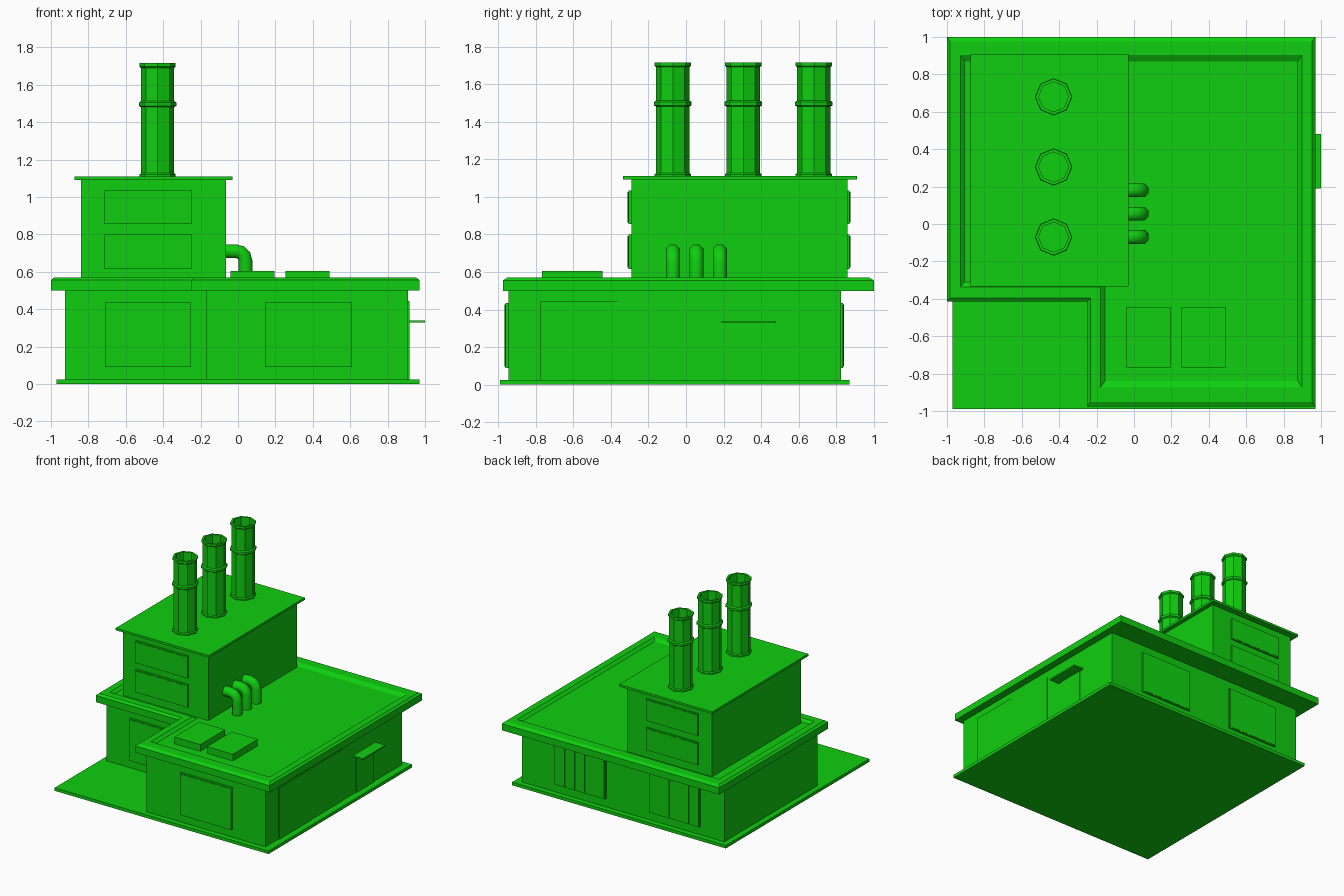
import bpy, bmesh, math
from mathutils import Vector

if "Cube" in bpy.data.objects:
    bpy.data.objects.remove(bpy.data.objects["Cube"])

green = bpy.data.materials.new("bright_green")
green.diffuse_color = (0.005, 0.62, 0.005, 1)
green.use_nodes = True
green.node_tree.nodes["Principled BSDF"].inputs["Base Color"].default_value = green.diffuse_color


def finish(name, bm):
    bmesh.ops.recalc_face_normals(bm, faces=bm.faces)
    me = bpy.data.meshes.new(name)
    bm.to_mesh(me)
    bm.free()
    ob = bpy.data.objects.new(name, me)
    bpy.context.collection.objects.link(ob)
    me.materials.append(green)
    return ob


def loft(name, rings):
    """Closed solid through rings of equal point count."""
    bm = bmesh.new()
    vs = [[bm.verts.new(p) for p in r] for r in rings]
    n = len(vs[0])
    for a, b in zip(vs, vs[1:]):
        for i in range(n):
            j = (i + 1) % n
            bm.faces.new((a[i], a[j], b[j], b[i]))
    bm.faces.new(vs[0][::-1])
    bm.faces.new(vs[-1])
    return finish(name, bm)


def box(name, x0, x1, y0, y1, z0, z1):
    r = [(x0, y0), (x1, y0), (x1, y1), (x0, y1)]
    return loft(name, [[(*p, z) for p in r] for z in (z0, z1)])


def l_shape(x0, x1, y0, y1, nx, ny):
    return [(nx, y0), (x1, y0), (x1, y1), (x0, y1), (x0, ny), (nx, ny)]


def shutter(name, x0, x1, z0, z1, y, side, depth, slats=5):
    """Framed plate with shallow folded slats; side is -1 front, +1 back."""
    box(name + "_frame", x0, x1, min(y, y + side * depth), max(y, y + side * depth), z0, z1)
    m = 0.008
    w = (x1 - x0 - 2 * m) / slats
    for i in range(slats):
        a = x0 + m + i * w
        prof = [(a, y), (a + w, y), (a + w, y + side * (depth + 0.001)), (a, y + side * (depth + 0.005))]
        loft(f"{name}_slat_{i}", [[(*p, z) for p in prof] for z in (z0 + m, z1 - m)])


# ground slab and L-shaped walls
box("base_slab", -0.97, 0.97, -0.99, 0.87, 0, 0.025)
wall = l_shape(-0.925, 0.91, -0.945, 0.825, -0.17, -0.38)
loft("lower_walls", [[(*p, z) for p in wall] for z in (0.025, 0.51)])

# overhanging roof with a raised rim
outer = l_shape(-1.0, 0.97, -0.975, 1.0, -0.25, -0.415)
inner = l_shape(-0.905, 0.875, -0.84, 0.87, -0.155, -0.31)
profile = [(0, 0.5), (0, 0.555), (0.18, 0.57), (0.75, 0.57), (1, 0.55)]
loft("lower_roof", [[(a[0] + (b[0] - a[0]) * t, a[1] + (b[1] - a[1]) * t, z)
                     for a, b in zip(outer, inner)] for t, z in profile])

# upper block and its roof plate
box("upper_block", -0.84, -0.065, -0.29, 0.86, 0.54, 1.095)
box("upper_roof", -0.875, -0.03, -0.335, 0.91, 1.092, 1.11)

# shutters on front and back
for i, (x0, x1, yf) in enumerate([(-0.71, -0.25, -0.38), (0.145, 0.61, -0.945)]):
    shutter(f"front_shutter_{i}", x0, x1, 0.09, 0.435, yf, -1, 0.016)
    shutter(f"back_shutter_{i}", x0, x1, 0.09, 0.435, 0.825, 1, 0.011)
for i, (z0, z1) in enumerate([(0.615, 0.8), (0.855, 1.035)]):
    shutter(f"upper_front_shutter_{i}", -0.715, -0.245, z0, z1, -0.29, -1, 0.016)
    shutter(f"upper_back_shutter_{i}", -0.715, -0.245, z0, z1, 0.86, 1, 0.011)

# right side: sliding gate, door and canopy
box("gate_panel_front", 0.90, 0.918, -0.775, -0.365, 0.025, 0.445)
box("gate_panel_back", 0.90, 0.914, -0.365, 0.055, 0.025, 0.445)
box("side_door", 0.90, 0.916, 0.23, 0.445, 0.025, 0.33)
box("door_canopy", 0.90, 1.0, 0.19, 0.48, 0.328, 0.34)

# roof units
for i, x in enumerate((-0.04, 0.255)):
    box(f"roof_unit_{i}", x, x + 0.235, -0.767, -0.445, 0.54, 0.605)

# hollow octagonal chimneys with collars
chimney = [(0.097, 1.10), (0.097, 1.12), (0.089, 1.127), (0.089, 1.48), (0.1, 1.487), (0.1, 1.505),
           (0.089, 1.512), (0.089, 1.69), (0.097, 1.697), (0.097, 1.715), (0.08, 1.715), (0.08, 1.5)]
for i, y in enumerate((-0.07, 0.305, 0.68)):
    loft(f"chimney_{i}", [[(-0.43 + r * math.cos(k * math.pi / 4), y + r * math.sin(k * math.pi / 4), z)
                           for k in range(8)] for r, z in chimney])

# elbow pipes from the upper block down to the roof
path = [(-0.09, 0.71, 90), (-0.01, 0.71, 90)]
path += [(-0.01 + 0.05 * math.sin(math.radians(a)), 0.66 + 0.05 * math.cos(math.radians(a)), 90 - a)
         for a in (30, 60, 90)]
path += [(0.042, 0.54, 0)]
for i, y in enumerate((-0.07, 0.055, 0.18)):
    rings = []
    for x, z, a in path:
        n = Vector((math.cos(math.radians(a)), 0, math.sin(math.radians(a))))
        rings.append([Vector((x, y, z)) + 0.04 * math.cos(math.radians(22.5 + 45 * k)) * n
                      + Vector((0, 0.04 * math.sin(math.radians(22.5 + 45 * k)), 0)) for k in range(8)])
    ob = loft(f"elbow_pipe_{i}", rings)
    bpy.ops.object.select_all(action='DESELECT')
    ob.select_set(True)
    bpy.context.view_layer.objects.active = ob
    bpy.ops.object.shade_smooth_by_angle(angle=math.radians(50))
